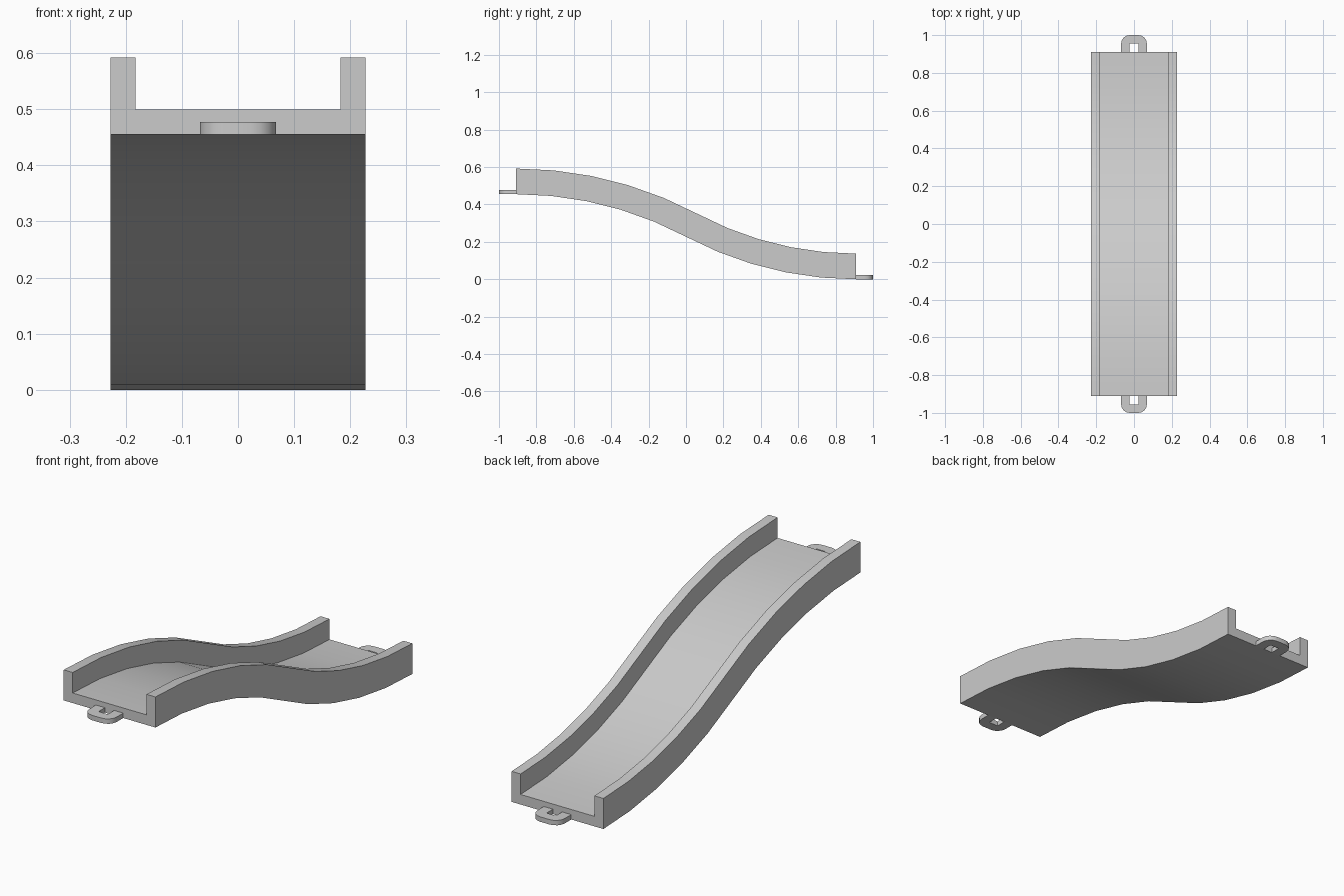
import bpy, bmesh
from math import sin, cos, pi, atan

if "Cube" in bpy.data.objects:
    bpy.data.objects.remove(bpy.data.objects["Cube"])

HALF_L, DROP = 0.91, 0.455          # sweep half length and height drop
THETA = 2 * atan(DROP / 2 / HALF_L)  # each half is one circular arc
R = HALF_L / sin(THETA)
SEG = 5


def finish(bm, name):
    bmesh.ops.recalc_face_normals(bm, faces=bm.faces)
    me = bpy.data.meshes.new(name)
    bm.to_mesh(me)
    bm.free()
    ob = bpy.data.objects.new(name, me)
    bpy.context.collection.objects.link(ob)
    bpy.ops.object.select_all(action='DESELECT')
    ob.select_set(True)
    bpy.context.view_layer.objects.active = ob
    bpy.ops.object.shade_smooth_by_angle(angle=pi / 6)
    return ob


# S-shaped path: (y, z, slope angle) along the underside
path = []
for i in range(SEG + 1):
    a = THETA * i / SEG
    path.append((-HALF_L + R * sin(a), DROP - R * (1 - cos(a)), a))
path += [(-y, DROP - z, a) for y, z, a in reversed(path[:-1])]

# U-shaped channel profile (x, height) swept square to the path
W, INNER, FLOOR, TOP = 0.2275, 0.183, 0.045, 0.137
profile = [(-W, 0), (W, 0), (W, TOP), (INNER, TOP),
           (INNER, FLOOR), (-INNER, FLOOR), (-INNER, TOP), (-W, TOP)]
bm = bmesh.new()
rings = [[bm.verts.new((x, y + h * sin(a), z + h * cos(a))) for x, h in profile]
         for y, z, a in path]
n = len(profile)
for r0, r1 in zip(rings, rings[1:]):
    for k in range(n):
        bm.faces.new((r0[k], r0[(k + 1) % n], r1[(k + 1) % n], r1[k]))
bm.faces.new(rings[0])
bm.faces.new(rings[-1])
finish(bm, "track_channel")


# Connector loop: a flat band bent round a rectangular hole
def connector(name, side, z0):
    hole, band, depth, thick, steps = 0.023, 0.045, 0.045, 0.022, 4
    pts = [(hole, 0, hole + band, 0)]
    for i in range(steps + 1):
        a = pi / 2 * i / steps
        pts.append((hole, depth, hole + band * cos(a), depth + band * sin(a)))
    pts += [(-a, b, -c, d) for a, b, c, d in reversed(pts)]
    outer = [(c, d) for a, b, c, d in pts]
    inner = [(-hole, 0), (-hole, depth), (hole, depth), (hole, 0)]
    bm = bmesh.new()
    face = bm.faces.new([bm.verts.new((x, side * (HALF_L + y), z0))
                         for x, y in outer + inner])
    ext = bmesh.ops.extrude_face_region(bm, geom=[face], use_keep_orig=True)
    top = [v for v in ext["geom"] if isinstance(v, bmesh.types.BMVert)]
    bmesh.ops.translate(bm, vec=(0, 0, thick), verts=top)
    finish(bm, name)


connector("upper_connector", -1, DROP)
connector("lower_connector", 1, 0)
